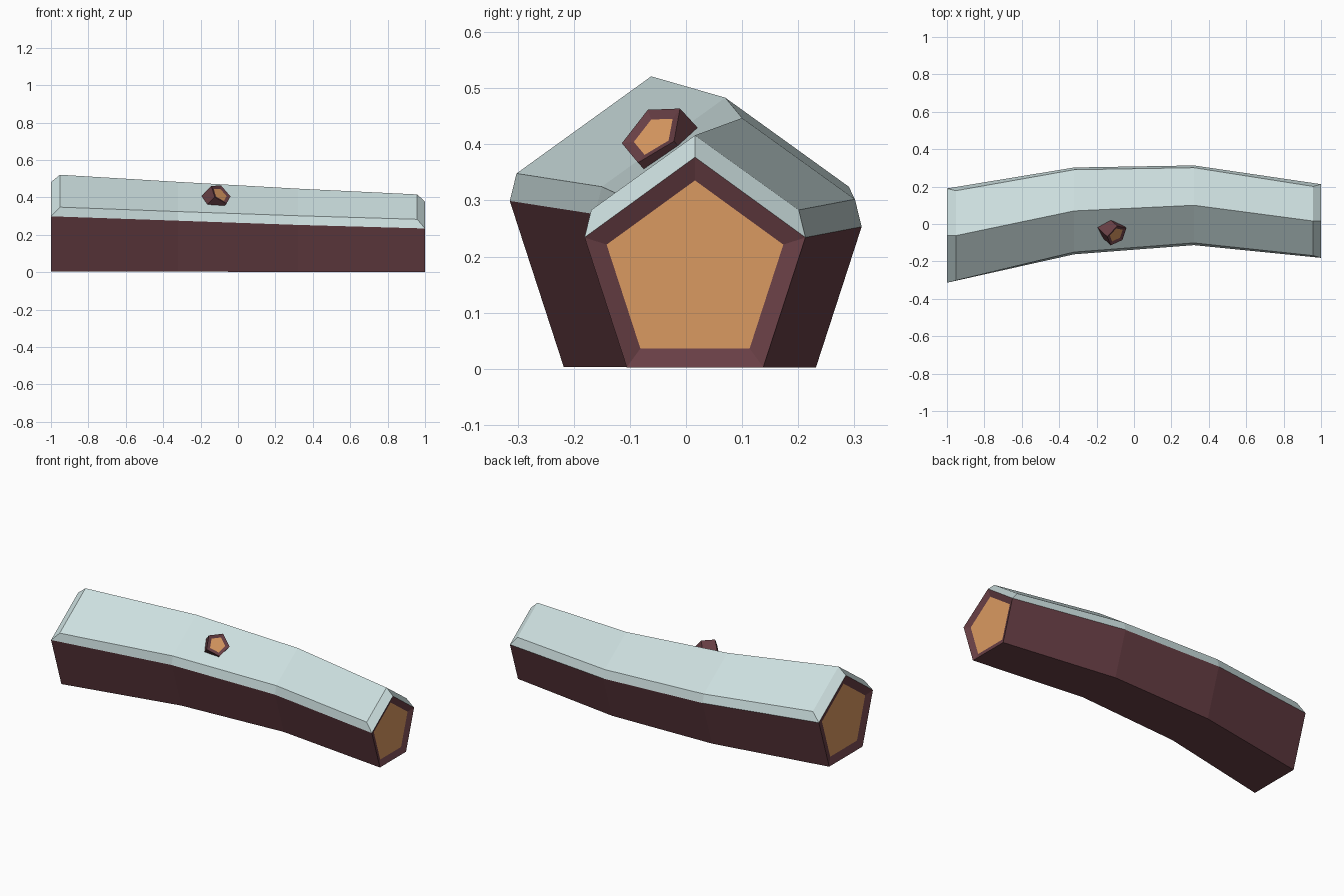
import bpy
from math import cos, sin, radians
from mathutils import Vector

if "Cube" in bpy.data.objects:
    bpy.data.objects.remove(bpy.data.objects["Cube"])


def material(name, rgb):
    m = bpy.data.materials.new(name)
    m.diffuse_color = (*rgb, 1)
    m.use_nodes = True
    m.node_tree.nodes["Principled BSDF"].inputs["Base Color"].default_value = m.diffuse_color
    return m


BARK = material("bark", (0.14, 0.05, 0.06))
WOOD = material("cut_wood", (0.70, 0.32, 0.12))
SNOW = material("snow", (0.60, 0.73, 0.73))


def make(name, verts, faces, mats, slots=None):
    me = bpy.data.meshes.new(name)
    me.from_pydata(verts, [], faces)
    for m in mats:
        me.materials.append(m)
    if slots:
        me.polygons.foreach_set("material_index", slots)
    ob = bpy.data.objects.new(name, me)
    bpy.context.collection.objects.link(ob)
    return ob


def pentagon(c, r, u, v, start):
    return [c + r * (cos(radians(start + 72 * k)) * u + sin(radians(start + 72 * k)) * v)
            for k in range(5)]


def loft(rings):
    """Closed tube through pentagon rings; the first and last ring are the wood caps."""
    verts = [p for ring in rings for p in ring]
    faces = [(5 * i + k, 5 * i + (k + 1) % 5, 5 * i + 5 + (k + 1) % 5, 5 * i + 5 + k)
             for i in range(len(rings) - 1) for k in range(5)]
    slots = [0] * len(faces) + [1, 1]
    n = 5 * (len(rings) - 1)
    faces += [(4, 3, 2, 1, 0), tuple(range(n, n + 5))]
    return verts, faces, slots


# Stations along the bent, tapering trunk: x, centre y, radius
STATIONS = [(-1, -0.062, 0.265), (-0.32, 0.07, 0.244), (0.32, 0.10, 0.224), (1, 0.016, 0.207)]
Y, Z = Vector((0, 1, 0)), Vector((0, 0, 1))


def trunk_ring(x, y, r, scale=1.0):
    return pentagon(Vector((x, y, 0.812 * r + 0.002)), r * scale, Y, Z, 90)


# Trunk with slightly recessed cut ends
(x0, y0, r0), (x1, y1, r1) = STATIONS[0], STATIONS[-1]
rings = [trunk_ring(x0 + 0.015, y0, r0, 0.80)]
rings += [trunk_ring(*s) for s in STATIONS]
rings += [trunk_ring(x1 - 0.015, y1, r1, 0.80)]
make("log_trunk", *loft(rings)[:2], [BARK, WOOD], loft(rings)[2])

# Snow cover: raised from the two upper faces, bevelled at rims and ends
verts, faces = [], []
for i, s in enumerate(STATIONS):
    top, left, _, _, right = trunk_ring(*s)
    dx = Vector(((0.048, 0, 0, -0.042)[i], 0, 0))
    verts += [left, left + dx + Vector((0, 0.012, 0.049)), top + dx + Vector((0, 0, 0.039)),
              right + dx + Vector((0, -0.012, 0.049)), right, top]
for i in range(3):
    for k in range(4):
        a = 6 * i + k
        faces.append((a, a + 6, a + 7, a + 1))
faces += [(0, 1, 2, 5), (5, 2, 3, 4), (23, 20, 19, 18), (22, 21, 20, 23)]
make("snow_cover", verts, faces, [SNOW])

# Cut branch stub poking out of the front slope
axis = Vector((0.58, -0.55, 0.60)).normalized()
u = Z.cross(axis).normalized()
v = axis.cross(u)
tip = Vector((-0.092, -0.060, 0.420))
stub = [pentagon(tip - axis * d, r, u, v, 56)
        for d, r in ((0.16, 0.055), (0.15, 0.066), (0, 0.066), (0.006, 0.044))]
verts, faces, slots = loft(stub)
make("branch_stub", verts, faces, [BARK, WOOD], slots)
